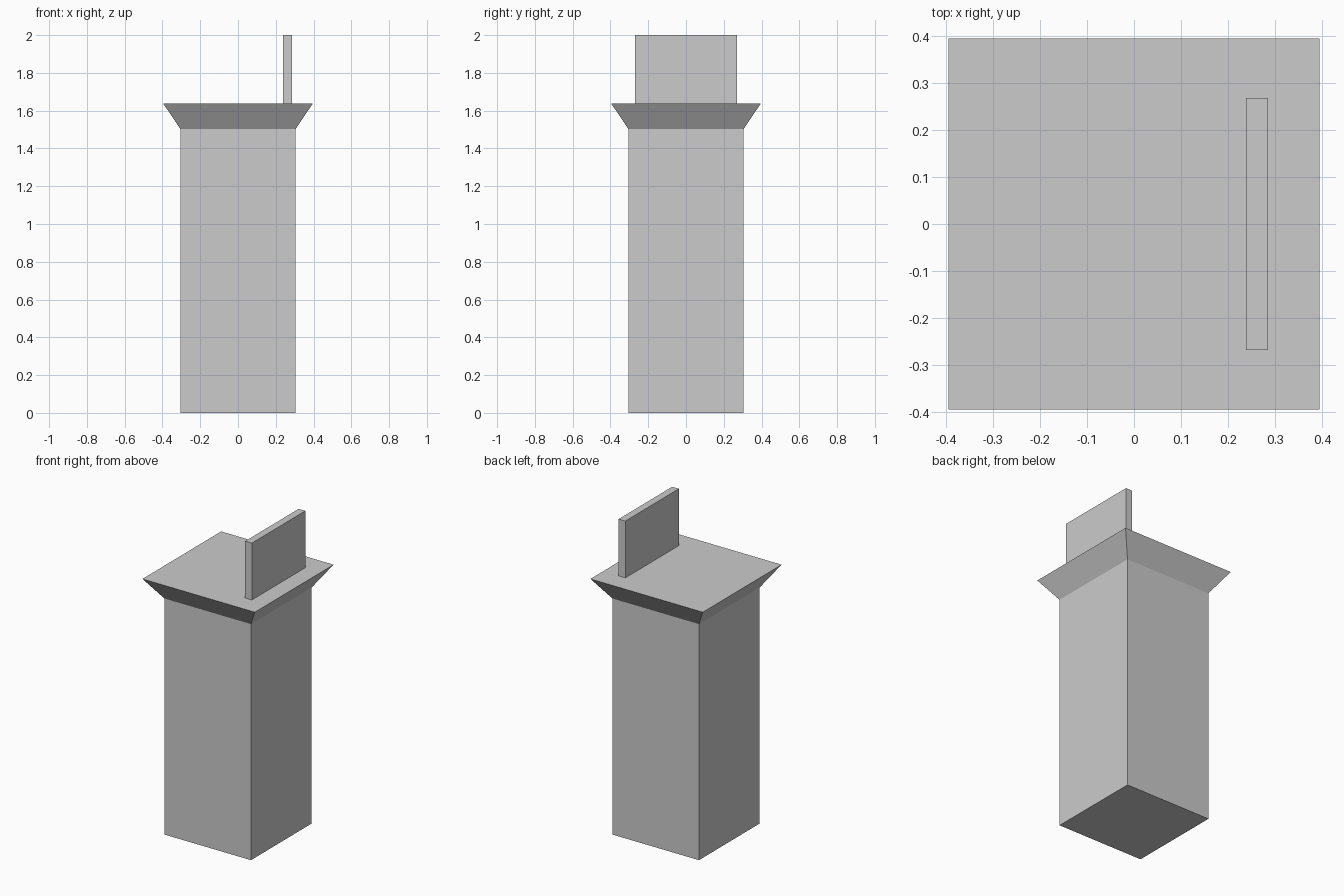
import bpy, bmesh

if "Cube" in bpy.data.objects:
    bpy.data.objects.remove(bpy.data.objects["Cube"])


def frustum(name, z0, z1, half0, half1, cx=0.0):
    """Rectangular block from z0 to z1; half0/half1 are (x, y) half sizes at bottom/top."""
    bm = bmesh.new()
    bmesh.ops.create_cube(bm, size=2)
    for v in bm.verts:
        h, z = (half1, z1) if v.co.z > 0 else (half0, z0)
        v.co = (cx + v.co.x * h[0], v.co.y * h[1], z)
    return finish(bm, name)


def finish(bm, name):
    mesh = bpy.data.meshes.new(name)
    bm.to_mesh(mesh)
    bm.free()
    obj = bpy.data.objects.new(name, mesh)
    bpy.context.collection.objects.link(obj)
    return obj


# Pillar with flared cap: one continuous shell, square section swept upward
bm = bmesh.new()
rings = []
for half, z in [(0.305, 0.0), (0.305, 1.503), (0.396, 1.638)]:
    rings.append([bm.verts.new((sx * half, sy * half, z))
                  for sx, sy in [(-1, -1), (1, -1), (1, 1), (-1, 1)]])
for low, high in zip(rings, rings[1:]):
    for i in range(4):
        j = (i + 1) % 4
        bm.faces.new((low[i], low[j], high[j], high[i]))
bm.faces.new(rings[0][::-1])
bm.faces.new(rings[-1])
finish(bm, "pillar_with_flared_cap")

# Upright plate standing near the right edge of the cap
frustum("upright_plate", 1.638, 2.0, (0.0235, 0.269), (0.0235, 0.269), cx=0.2625)
